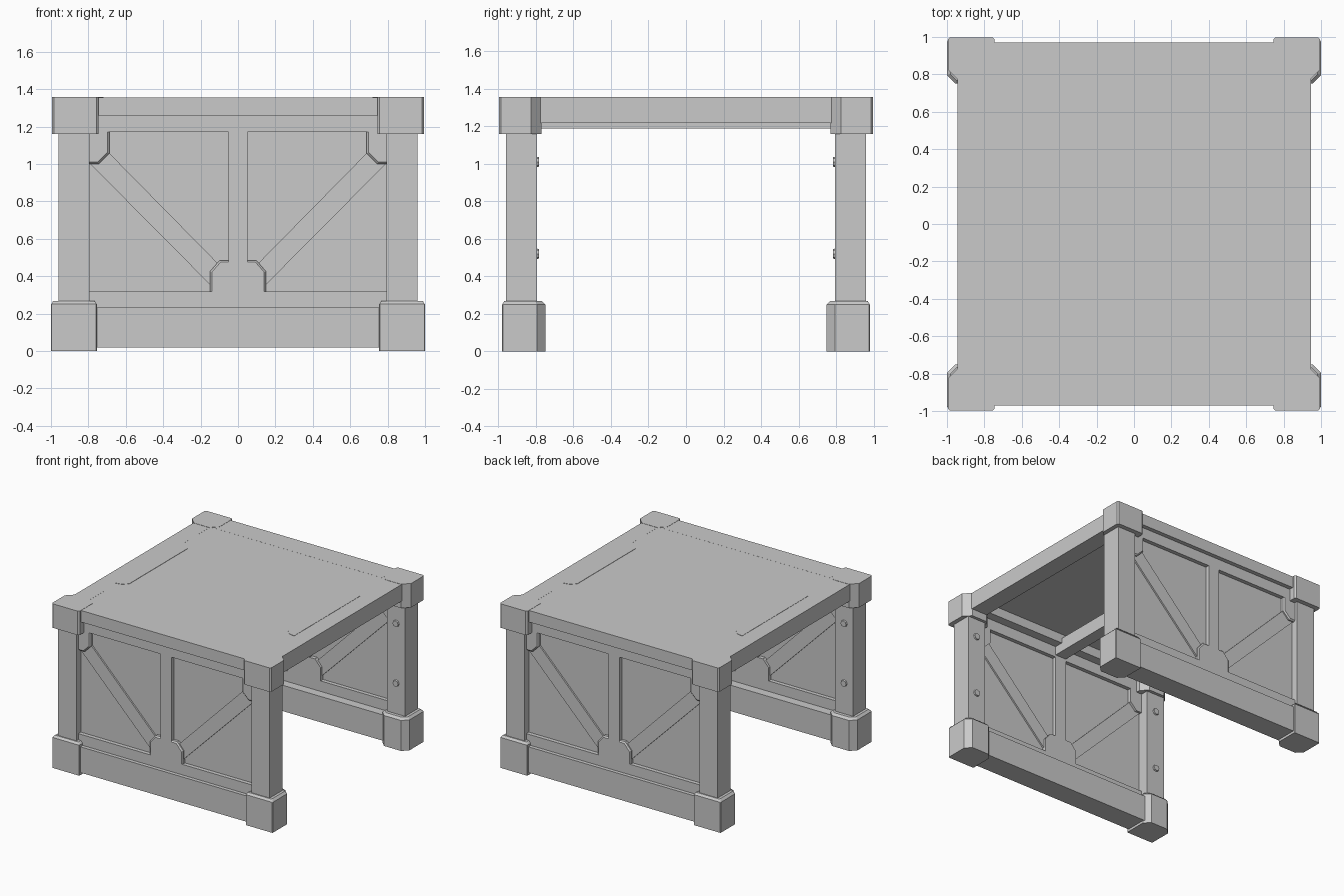
import bpy, bmesh, math
from mathutils import Matrix, Vector

cube = bpy.data.objects.get("Cube")
if cube:
    bpy.data.objects.remove(cube, do_unlink=True)

grey = bpy.data.materials.new("plain_grey")
grey.use_nodes = True
grey.diffuse_color = (0.59, 0.59, 0.59, 1)
grey.node_tree.nodes["Principled BSDF"].inputs["Base Color"].default_value = (0.59, 0.59, 0.59, 1)


def finish(name, bm, mirror=""):
    """Turn a bmesh into an object, mirrored across the named axes."""
    bmesh.ops.recalc_face_normals(bm, faces=bm.faces[:])
    mesh = bpy.data.meshes.new(name)
    bm.to_mesh(mesh)
    bm.free()
    mesh.materials.append(grey)
    obj = bpy.data.objects.new(name, mesh)
    bpy.context.collection.objects.link(obj)
    if mirror:
        mod = obj.modifiers.new("mirror", "MIRROR")
        mod.use_axis = ["X" in mirror, "Y" in mirror, False]
        mod.use_mirror_merge = False


def prism(name, points, lo, hi, axis="z", mirror="XY", bevel=0):
    """Extrude a flat outline along z, or an x-z outline along y; bevel the far end."""
    bm = bmesh.new()
    place = (lambda a, b, c: (a, b, c)) if axis == "z" else (lambda a, b, c: (a, c, b))
    face = bm.faces.new([bm.verts.new(place(a, b, lo)) for a, b in points])
    made = bmesh.ops.extrude_face_region(bm, geom=[face])["geom"]
    verts = [v for v in made if isinstance(v, bmesh.types.BMVert)]
    bmesh.ops.translate(bm, verts=verts, vec=Vector(place(0, 0, hi - lo)))
    if bevel:
        edges = [e for e in bm.edges if all(v in verts for v in e.verts)]
        bmesh.ops.bevel(bm, geom=edges, offset=bevel, segments=1, affect="EDGES")
    finish(name, bm, mirror)


def box(name, x, y, z, mirror="XY"):
    prism(name, [(x[0], y[0]), (x[1], y[0]), (x[1], y[1]), (x[0], y[1])], *z, mirror=mirror)


def corner_outline(x0, x1, y0, y1, cut, nick):
    """Block footprint with cut inner corners and nicked outer corners."""
    return [(x0, y0 + cut), (x0 + cut, y0), (x1 - cut, y0), (x1, y0 + cut),
            (x1, y1 - nick), (x1 - nick, y1), (x0 + nick, y1), (x0, y1 - nick)]


# Corner posts with their feet and caps
box("corner_posts", (0.795, 0.96), (0.795, 0.96), (0.2, 1.2))
prism("corner_feet", corner_outline(0.755, 1.0, 0.75, 0.98, 0.045, 0.004), 0, 0.268, bevel=0.018)
prism("corner_caps", corner_outline(0.745, 0.995, 0.77, 0.998, 0.055, 0.012), 1.16, 1.357)

# Bolts on the inner faces of the posts
bolts = bmesh.new()
for height in (0.52, 1.01):
    spin = Matrix.Translation((0.88, 0.795, height)) @ Matrix.Rotation(math.pi / 2, 4, "X")
    bmesh.ops.create_cone(bolts, cap_ends=True, segments=8, radius1=0.03, radius2=0.025,
                          depth=0.025, matrix=spin)
finish("post_bolts", bolts, "XY")

# Wall rails, sill and header
inner, outer = 0.858, 0.935
box("bottom_beams", (-0.85, 0.85), (0.785, 0.965), (0.02, 0.232), "Y")
box("wall_sills", (-0.82, 0.82), (inner, outer), (0.22, 0.318), "Y")
box("wall_headers", (-0.82, 0.82), (inner, outer), (1.171, 1.27), "Y")
box("top_beams", (-0.85, 0.85), (0.785, 0.97), (1.26, 1.355), "Y")

# Thin recessed wall panel with centre post and diagonal braces
box("wall_panels", (-0.82, 0.82), (0.89, 0.902), (0.28, 1.22), "Y")
box("centre_posts", (-0.05, 0.05), (inner, outer), (0.318, 1.171), "Y")
prism("diagonal_braces", [(0.79, 1.0), (0.70, 1.07), (0.08, 0.44), (0.145, 0.35)],
      0.877, 0.915, axis="y")

# Bevelled gusset plates at both ends of the braces
prism("upper_gussets", [(0.82, 1.0), (0.745, 1.0), (0.688, 1.057), (0.688, 1.20), (0.82, 1.20)],
      inner, outer, axis="y", bevel=0.01)
prism("lower_gussets", [(-0.15, 0.29), (-0.15, 0.425), (-0.098, 0.485), (0.098, 0.485),
                        (0.15, 0.425), (0.15, 0.29)],
      inner, outer, axis="y", mirror="Y", bevel=0.01)

# Side beams and the centre beam under the roof
box("side_beams", (0.80, 0.945), (-0.8, 0.8), (1.218, 1.355), "X")
box("centre_beam", (-0.05, 0.05), (-0.87, 0.87), (1.188, 1.30), "")

# Flat roof sheet, flush with the beams, and the thin ledges at its sides
box("roof_sheet", (-0.82, 0.82), (-0.82, 0.82), (1.335, 1.3545), "")
prism("side_ledges", [(0.81, -0.43), (0.76, -0.42), (0.72, -0.38),
                      (0.72, 0.38), (0.76, 0.42), (0.81, 0.43)], 1.345, 1.357, mirror="X")
